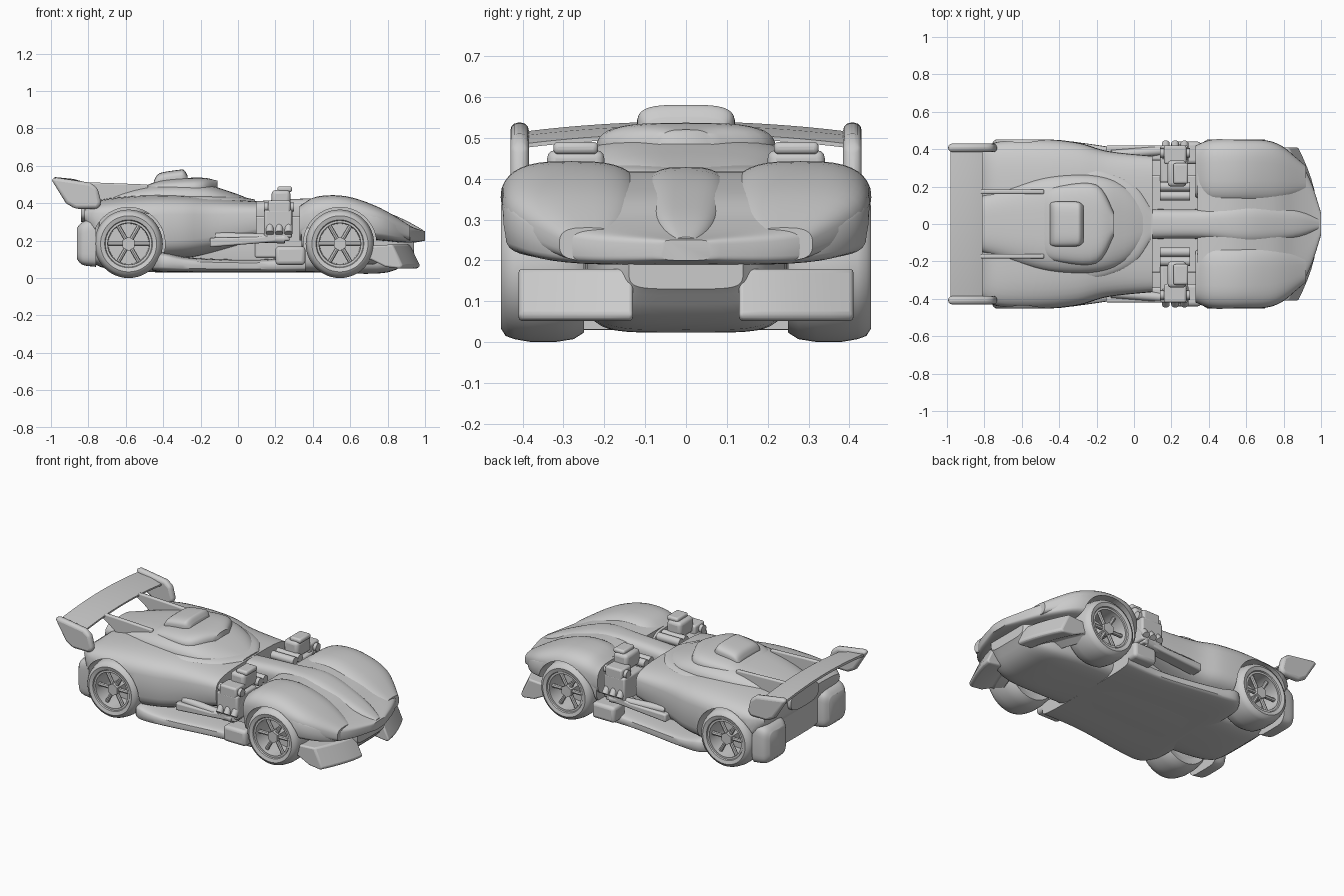
import bpy, bmesh, math
from mathutils import Vector, Matrix

if "Cube" in bpy.data.objects:
    bpy.data.objects.remove(bpy.data.objects["Cube"])

grey = bpy.data.materials.new("plain_grey")
grey.use_nodes = True
GREY = (0.6, 0.6, 0.6, 1)
grey.diffuse_color = GREY
grey.node_tree.nodes["Principled BSDF"].inputs["Base Color"].default_value = GREY
made = []


def finish(name, bm, mirror=False, bevel=0.0):
    bmesh.ops.recalc_face_normals(bm, faces=bm.faces)
    mesh = bpy.data.meshes.new(name)
    bm.to_mesh(mesh)
    bm.free()
    mesh.materials.append(grey)
    ob = bpy.data.objects.new(name, mesh)
    bpy.context.collection.objects.link(ob)
    if bevel:
        mod = ob.modifiers.new("round_edges", "BEVEL")
        mod.width, mod.segments = bevel, 3
    if mirror:
        mod = ob.modifiers.new("other_side", "MIRROR")
        mod.use_axis = (False, True, False)
    made.append(ob)
    return ob


def spline(a, b, c, d, t):
    """Smooth curve between b and c."""
    return b + 0.5 * t * (c - a + t * (2*a - 5*b + 4*c - d + t * (3*(b - c) + d - a)))


def bridge(bm, rings, closed=False):
    n = len(rings[0])
    pairs = list(zip(rings, rings[1:]))
    if closed:
        pairs.append((rings[-1], rings[0]))
    for p, q in pairs:
        for i in range(n):
            j = (i + 1) % n
            bm.faces.new((p[i], p[j], q[j], q[i]))


def loft(name, stations, power=4, mirror=False, steps=5, sides=40):
    """Rounded sections along x; a station is x, y, half width, bottom, top."""
    s = [Vector(p) for p in stations]
    s = [s[0]] + s + [s[-1]]
    rows = [spline(*s[k:k + 4], t / steps) for k in range(len(s) - 3) for t in range(steps)]
    bm = bmesh.new()
    rings = []
    for x, y, w, lo, hi in rows + [s[-1]]:
        ring = []
        for i in range(sides):
            a = math.tau * i / sides
            c, v = (math.copysign(abs(f) ** (2 / power), f) for f in (math.cos(a), math.sin(a)))
            ring.append(bm.verts.new((x, y + w * c, (lo + hi) / 2 + (hi - lo) / 2 * v)))
        rings.append(ring)
    bridge(bm, rings)
    bm.faces.new(rings[0])
    bm.faces.new(rings[-1])
    return finish(name, bm, mirror)


def prism(name, outline, y0, y1, bevel=0.01, mirror=True, sweep=0.0, arch=0.0, cuts=1):
    """Side outline stretched across y, swept back or arched up if asked."""
    bm = bmesh.new()
    rings = []
    for k in range(cuts + 1):
        y = y0 + (y1 - y0) * k / cuts
        up = arch * (1 - (y / y1) ** 2)
        back = sweep * ((y - y0) / (y1 - y0)) ** 1.5
        rings.append([bm.verts.new((x - back, y, z + up)) for x, z in outline])
    bridge(bm, rings)
    bm.faces.new(rings[0])
    bm.faces.new(rings[-1])
    return finish(name, bm, mirror, bevel)


def box(name, centre, size, bevel=0.012, mirror=True):
    bm = bmesh.new()
    bmesh.ops.create_cube(bm, size=1, matrix=Matrix.Translation(centre) @ Matrix.Diagonal((*size, 1)))
    return finish(name, bm, mirror, bevel)


def rod(name, start, end, radius, mirror=True, sides=24):
    a, b = Vector(start), Vector(end)
    turn = (b - a).to_track_quat("Z", "Y").to_matrix().to_4x4()
    bm = bmesh.new()
    bmesh.ops.create_cone(bm, cap_ends=True, segments=sides, radius1=radius, radius2=radius,
                          depth=(b - a).length, matrix=Matrix.Translation((a + b) / 2) @ turn)
    return finish(name, bm, mirror)


def lathe(name, profile, x, z, sides=48):
    """Closed profile of radius and y turned about the axle."""
    bm = bmesh.new()
    rings = []
    for i in range(sides):
        a = math.tau * i / sides
        rings.append([bm.verts.new((x + r * math.cos(a), y, z + r * math.sin(a))) for r, y in profile])
    bridge(bm, rings, closed=True)
    return finish(name, bm, True)


# Body shells
rear_body = loft("rear_body", [
    (-.82, 0, .38, .3, .37), (-.73, 0, .44, .18, .42), (-.5, 0, .455, .1, .445),
    (-.3, 0, .435, .1, .445), (-.14, 0, .39, .13, .43), (.1, 0, .364, .2, .412)], 4)
hood = loft("hood", [
    (.34, 0, .42, .14, .395), (.4, 0, .445, .15, .41), (.55, 0, .455, .19, .415), (.74, 0, .44, .2, .365),
    (.86, 0, .36, .19, .305), (.94, 0, .24, .19, .27), (1, 0, .06, .2, .25)], 5)
front_fenders = loft("front_fenders", [
    (.33, .28, .14, .2, .385), (.42, .28, .172, .2, .435), (.58, .28, .175, .2, .437),
    (.76, .275, .155, .22, .375), (.92, .24, .07, .2, .28)], 3, True)

# Spine, floor and sills
loft("hood_spine", [(.08, 0, .08, .28, .41), (.36, 0, .08, .28, .425), (.6, 0, .11, .25, .42),
                    (.85, 0, .08, .22, .33), (.99, 0, .03, .2, .257)], 3)
loft("chassis", [(-.8, 0, .22, .1, .32), (-.7, 0, .24, .05, .34), (-.4, 0, .25, .03, .3), (.4, 0, .25, .03, .3),
                 (.8, 0, .22, .03, .25), (.94, 0, .14, .13, .24)], 5)
loft("sill", [(-.46, 0, .37, .04, .11), (-.4, 0, .44, .03, .14), (-.25, 0, .43, .03, .11),
              (.1, 0, .38, .03, .1), (.36, 0, .38, .03, .12)], 5)
box("sill_pod", (.28, .38, .12), (.16, .12, .1), .02)

# Cabin
loft("cabin", [(-.84, 0, .14, .3, .42), (-.6, 0, .22, .3, .478), (-.42, 0, .26, .3, .505),
               (-.2, 0, .26, .3, .505), (-.05, 0, .21, .3, .465), (.07, 0, .1, .3, .42)], 3)
loft("cabin_collar", [(-.42, 0, .3, .3, .44), (-.2, 0, .3, .3, .45), (0, 0, .22, .3, .435),
                      (.09, 0, .1, .3, .42)], 4)
loft("roof", [(-.5, 0, .17, .4, .49), (-.4, 0, .205, .4, .525), (-.2, 0, .21, .4, .537),
              (-.11, 0, .07, .4, .52)], 3.2)
loft("roof_scoop", [(-.45, 0, .11, .46, .52), (-.42, 0, .12, .47, .56), (-.32, 0, .12, .48, .578),
                    (-.29, 0, .115, .48, .578), (-.27, 0, .1, .48, .55)], 3.5)

# Rear wing
prism("wing", [(-.98, .5), (-.98, .515), (-.88, .505), (-.81, .485), (-.81, .475), (-.9, .485)],
      -.4, .4, 0, False, 0, .025, 16)
prism("wing_endplates", [(-1, .53), (-.97, .537), (-.79, .51), (-.75, .48), (-.73, .4),
                         (-.75, .37), (-.87, .37), (-.92, .4)], .385, .43, .018)
prism("wing_fins", [(-.86, .5), (-.8, .512), (-.48, .5), (-.48, .4), (-.72, .4), (-.78, .45)],
      .16, .185, .008)

# Rear corners and front splitters
loft("rear_flaps", [(-.86, .3, .08, .1, .27), (-.83, .3, .11, .07, .3), (-.76, .3, .12, .06, .33)], 5, True)
box("tail_panel", (-.77, 0, .28), (.06, .5, .14), .02, False)
prism("front_splitters", [(.74, .07), (.76, .17), (.92, .18), (.975, .065), (.96, .05),
                          (.88, .06), (.8, .1)], .13, .41, .015, sweep=.095, cuts=5)

# Side engines
box("engine_core", (.22, 0, .22), (.26, .52, .22), .01, False)
box("engine_block", (.215, .32, .29), (.15, .2, .15))
box("cylinder_head", (.22, .37, .38), (.12, .1, .07))
box("intake", (.23, .27, .42), (.1, .14, .1), .02)
box("intake_cap", (.25, .27, .475), (.08, .11, .03))
for x in (.17, .22, .27):
    rod("header_pipe", (x, .34, .36), (x, .43, .24), .021)
for y in (.15, .2, .38):
    rod("pulley", (.14, y, .38), (.3, y, .38), .025)
prism("side_exhaust", [(-.15, .165), (-.15, .215), (.1, .22), (.26, .25), (.28, .2), (.1, .185)],
      .34, .42)
rod("exhaust_tube", (-.12, .37, .22), (.25, .4, .21), .025)

# Wheels and their wells
for end, wx in (("front", .545), ("rear", -.585)):
    wz, tyre = .183, .183
    lathe(end + "_tyre", [(.122, .26), (.16, .25), (.176, .275), (tyre, .32), (tyre, .38), (.176, .42),
                          (.168, .442), (.15, .453), (.128, .447), (.12, .43)], wx, wz)
    lathe(end + "_rim", [(.124, .26), (.124, .44), (.112, .44), (.108, .3), (.108, .26)], wx, wz)
    rod(end + "_wheel_back", (wx, .26, wz), (wx, .3, wz), .12)
    rod(end + "_hub", (wx, .28, wz), (wx, .43, wz), .038, sides=6)
    for k in range(6):
        a = math.tau * k / 6
        way = Vector((math.cos(a), 0, math.sin(a)))
        hub = Vector((wx, .405, wz))
        rod(end + "_spoke", hub, hub + way * .117, .012, sides=8)
    well = rod(end + "_wheel_well", (wx, .235, wz), (wx, .6, wz), .195, sides=64)
    well.hide_render = True
    well.hide_set(True)
    for part in (rear_body,) if end == "rear" else (hood, front_fenders):
        cut = part.modifiers.new(end + "_arch", "BOOLEAN")
        cut.object, cut.operation, cut.solver = well, "DIFFERENCE", "EXACT"

# Smooth shading with sharp creases
bpy.ops.object.select_all(action="DESELECT")
for ob in made:
    if not ob.hide_render:
        ob.select_set(True)
        bpy.context.view_layer.objects.active = ob
bpy.ops.object.shade_smooth_by_angle(angle=math.radians(40))
